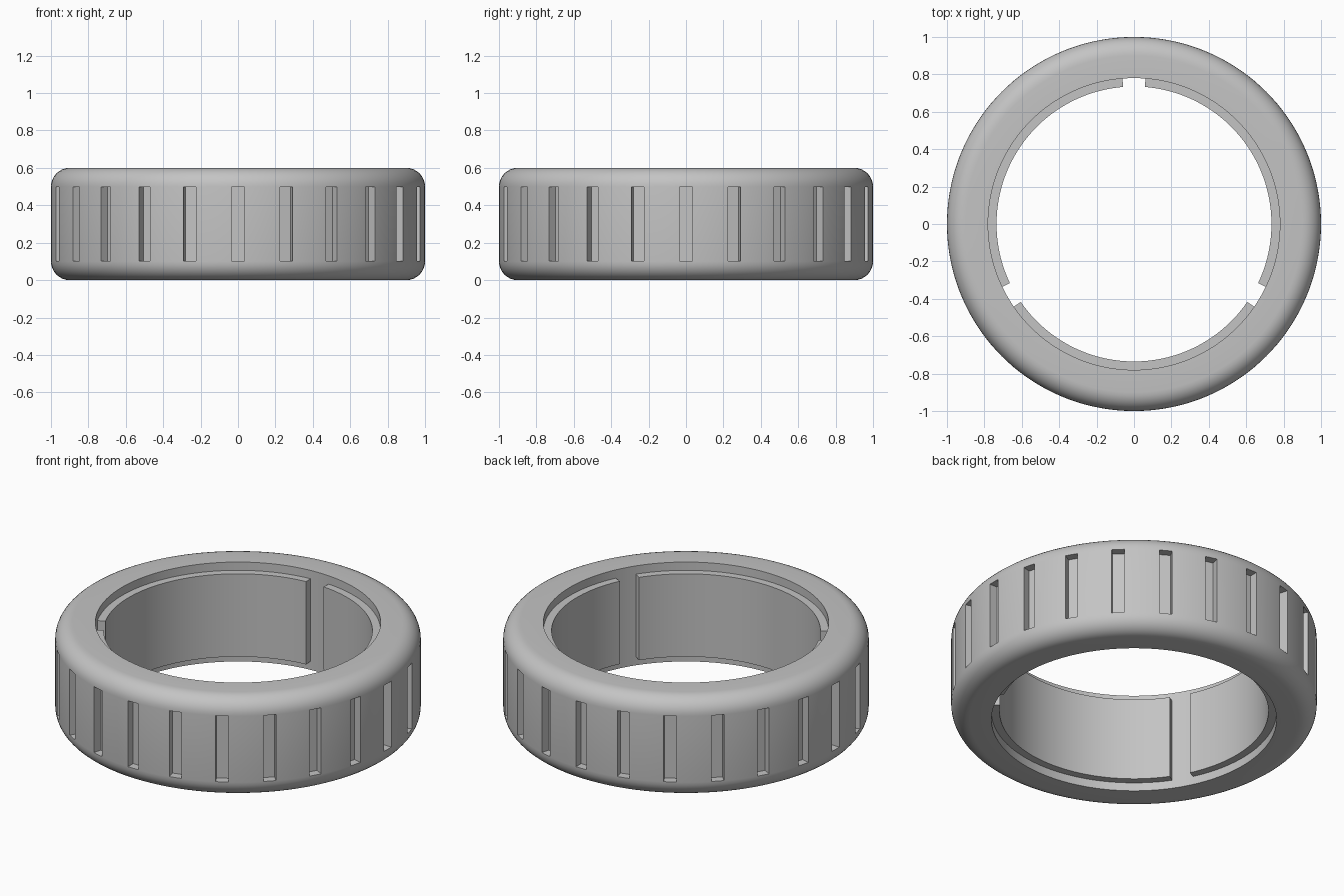
import bpy, bmesh, math
from mathutils import Matrix

if "Cube" in bpy.data.objects:
    bpy.data.objects.remove(bpy.data.objects["Cube"])

OUTER, BORE, LIP = 1.0, 0.78, 0.735
HEIGHT, FILLET, STEP = 0.6, 0.1, 0.05
GROOVES = 24

grey = bpy.data.materials.new("plain grey")
grey.use_nodes = True
grey.diffuse_color = (0.55, 0.55, 0.55, 1)
grey.node_tree.nodes["Principled BSDF"].inputs["Base Color"].default_value = (0.55, 0.55, 0.55, 1)


def make_object(name, bm):
    bmesh.ops.recalc_face_normals(bm, faces=bm.faces)
    mesh = bpy.data.meshes.new(name)
    bm.to_mesh(mesh)
    bm.free()
    mesh.materials.append(grey)
    obj = bpy.data.objects.new(name, mesh)
    bpy.context.collection.objects.link(obj)
    return obj


def revolve(name, profile, start, end, steps):
    """Sweep a closed (radius, z) profile around z; cap it if it is an arc."""
    bm = bmesh.new()
    closed = end - start >= 2 * math.pi - 1e-6
    rings = []
    for i in range(steps if closed else steps + 1):
        a = start + (end - start) * i / steps
        rings.append([bm.verts.new((r * math.cos(a), r * math.sin(a), z)) for r, z in profile])
    n = len(profile)
    for i in range(steps):
        a, b = rings[i], rings[(i + 1) % len(rings)]
        for j in range(n):
            k = (j + 1) % n
            bm.faces.new((a[j], b[j], b[k], a[k]))
    if not closed:
        bm.faces.new(rings[0])
        bm.faces.new(rings[-1])
    return make_object(name, bm)


def activate(obj):
    bpy.ops.object.select_all(action='DESELECT')
    obj.select_set(True)
    bpy.context.view_layer.objects.active = obj


def smooth(obj):
    activate(obj)
    bpy.ops.object.shade_smooth_by_angle(angle=math.radians(30))


# Main ring with rounded outer edges
profile = [(BORE, 0), (BORE, HEIGHT)]
for centre_z, first in ((HEIGHT - FILLET, 90), (FILLET, 0)):
    for i in range(9):
        a = math.radians(first - 90 * i / 8)
        profile.append((OUTER - FILLET + FILLET * math.cos(a), centre_z + FILLET * math.sin(a)))
ring = revolve("ring_body", profile, 0, 2 * math.pi, 144)

# Grip grooves cut around the outside
bm = bmesh.new()
for i in range(GROOVES):
    place = (Matrix.Rotation(2 * math.pi * i / GROOVES, 4, 'Z')
             @ Matrix.Translation((1.05, 0, HEIGHT / 2))
             @ Matrix.Diagonal((0.2, 0.07, 0.398, 1)))
    bmesh.ops.create_cube(bm, size=1, matrix=place)
cutter = make_object("groove_cutter", bm)
cutter.hide_render = True
cut = ring.modifiers.new("grip_grooves", 'BOOLEAN')
cut.operation = 'DIFFERENCE'
cut.solver = 'EXACT'
cut.object = cutter
activate(ring)
bpy.ops.object.modifier_apply(modifier=cut.name)
bpy.data.objects.remove(cutter)
smooth(ring)

# Three raised inner lip segments, leaving keyway slots between them
gap = math.asin(0.06 / 0.76)
lip = [(BORE + 0.01, STEP), (LIP, STEP), (LIP, HEIGHT - STEP), (BORE + 0.01, HEIGHT - STEP)]
for i, side in enumerate(("right", "front", "left")):
    start = math.radians(90 + 120 * i)
    smooth(revolve("inner_lip_" + side, lip, start + gap, start + math.radians(120) - gap, 48))
